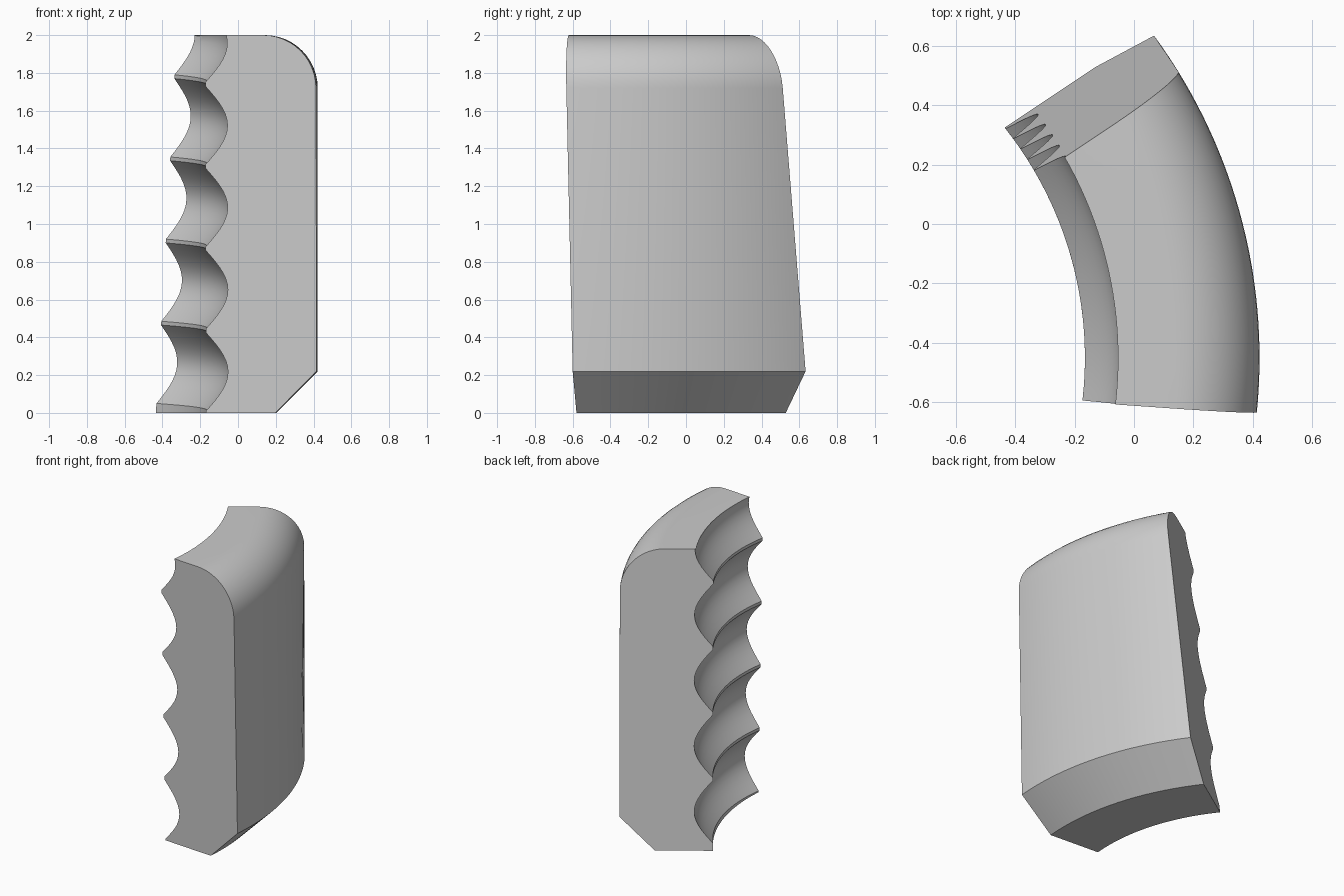
import bpy, bmesh, math

if "Cube" in bpy.data.objects:
    bpy.data.objects.remove(bpy.data.objects["Cube"])

CX, CY = -1.41, -0.45          # axis of the curved sweep
R_IN, R_OUT = 1.245, 1.832     # finger ridge radius, outer palm radius
STEPS = 28
PITCH, GAP, DEPTH, RISE = 0.435, 0.02, 0.117, 0.04


def end_angle(r, z, a, b, c):
    """Angle where the circle (r, z) meets the end plane y = a + b*x + c*z."""
    lo, hi = -0.6, 1.2
    for _ in range(40):
        m = (lo + hi) / 2
        x, y = CX + r * math.cos(m), CY + r * math.sin(m)
        if y < a + b * x + c * z:
            lo = m
        else:
            hi = m
    return lo


# Cross-section as (radius, height, follows the slanted finger grooves)
profile = [(R_OUT - 0.22, 0, 0), (R_OUT, 0.22, 0)]
for i in range(13):                                   # rounded upper corner
    t = math.pi / 2 * i / 12
    profile.append((R_OUT - 0.28 + 0.28 * math.cos(t), 1.72 + 0.28 * math.sin(t), 0))
grooves = []
for k in range(5):                                    # finger grooves
    for i in range(15):
        u = i / 14
        z = 0.01 + PITCH * k + (PITCH - GAP) * u
        if z < 1.99:
            grooves.append((R_IN + DEPTH * math.sin(math.pi * u), z, 1))
profile.append((R_IN + DEPTH * 0.95, 2, 0))
profile += grooves[::-1]
profile.append((R_IN, 0, 0))

# Sweep the section around the axis between the two slanted end planes
bm = bmesh.new()
rings = [[] for _ in range(STEPS + 1)]
for r, z, slanted in profile:
    a0 = end_angle(r, z, -0.566, -0.07, -0.0225)
    a1 = end_angle(r, z + RISE * slanted, 0.614, 0.667, -0.117)
    for j in range(STEPS + 1):
        t = j / STEPS
        a = a0 + (a1 - a0) * t
        h = min(z + RISE * t * slanted, 2)
        rings[j].append(bm.verts.new((CX + r * math.cos(a), CY + r * math.sin(a), h)))
n = len(profile)
for p, q in zip(rings, rings[1:]):
    for i in range(n):
        k = (i + 1) % n
        bm.faces.new((p[i], p[k], q[k], q[i]))
bm.faces.new(rings[0])
bm.faces.new(rings[-1][::-1])
bmesh.ops.recalc_face_normals(bm, faces=bm.faces)

mesh = bpy.data.meshes.new("hand_grip")
bm.to_mesh(mesh)
bm.free()
grip = bpy.data.objects.new("hand_grip", mesh)
bpy.context.collection.objects.link(grip)

# Plain grey finish
grey = bpy.data.materials.new("plain_grey")
grey.diffuse_color = (0.6, 0.6, 0.6, 1)
grey.use_nodes = True
grey.node_tree.nodes["Principled BSDF"].inputs["Base Color"].default_value = grey.diffuse_color
mesh.materials.append(grey)

bpy.context.view_layer.objects.active = grip
grip.select_set(True)
bpy.ops.object.shade_smooth_by_angle(angle=math.radians(30))
